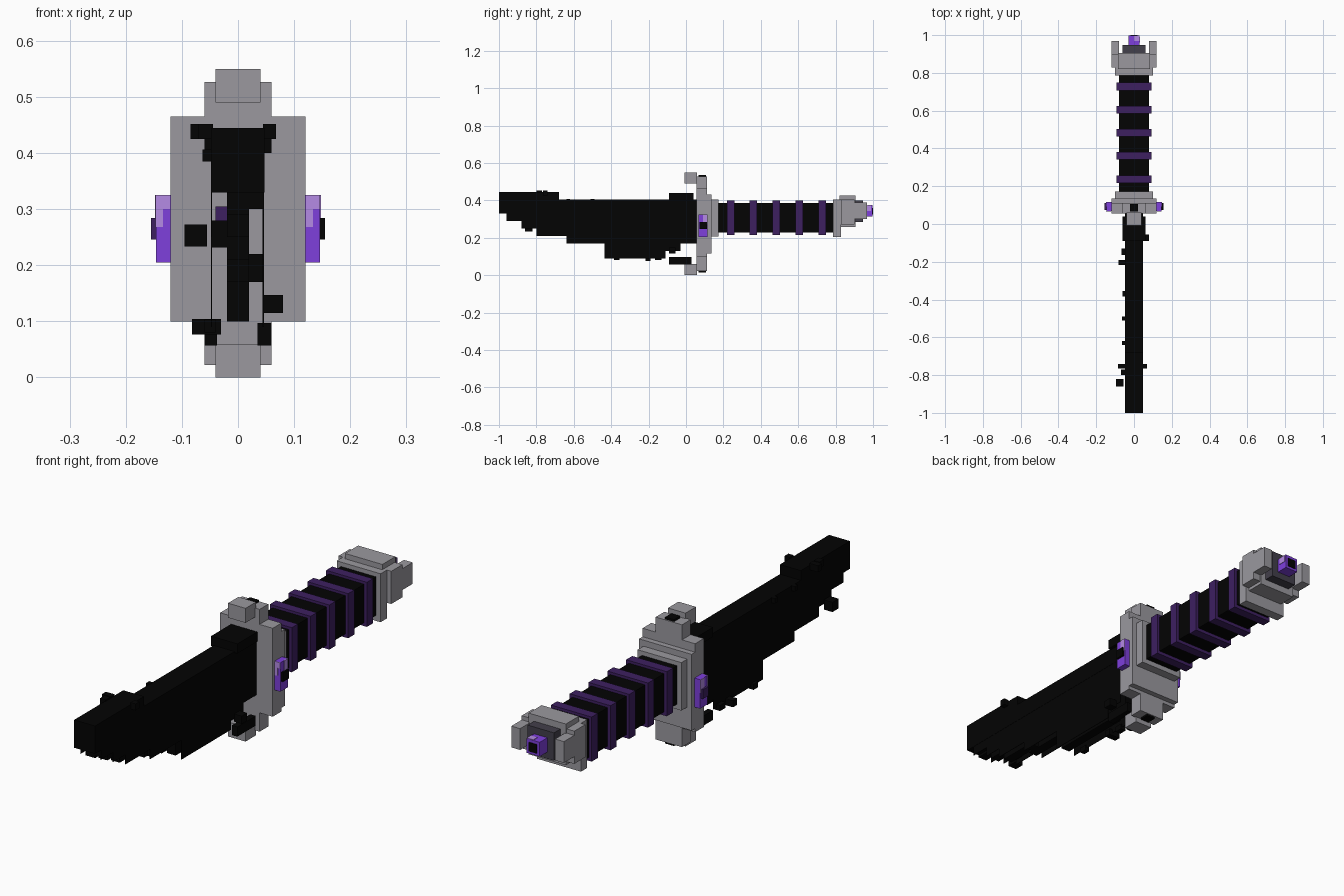
import bpy, bmesh


def material(name, rgb):
    m = bpy.data.materials.new(name)
    m.diffuse_color = (*rgb, 1)
    return m


GREY = material("steel grey", (0.325, 0.317, 0.345))
DARK = material("dark grey", (0.055, 0.05, 0.07))
BLACK = material("black", (0.001, 0.001, 0.001))
PLUM = material("dark purple", (0.047, 0.014, 0.118))
VIOLET = material("violet", (0.21, 0.05, 0.72))
LILAC = material("lilac", (0.46, 0.26, 0.78))


def finish(name, bm, mat):
    bmesh.ops.recalc_face_normals(bm, faces=bm.faces)
    me = bpy.data.meshes.new(name)
    bm.to_mesh(me)
    bm.free()
    me.materials.append(mat)
    ob = bpy.data.objects.new(name, me)
    bpy.context.collection.objects.link(ob)
    return ob


def boxes(name, mat, *items):
    """Each item is (x0, x1, y0, y1, z0, z1)."""
    bm = bmesh.new()
    for x0, x1, y0, y1, z0, z1 in items:
        for v in bmesh.ops.create_cube(bm, size=1)["verts"]:
            v.co = (x0 if v.co.x < 0 else x1,
                    y0 if v.co.y < 0 else y1,
                    z0 if v.co.z < 0 else z1)
    return finish(name, bm, mat)


def slab(name, mat, profile, x0, x1):
    """Side outline (y, z) extruded across x."""
    bm = bmesh.new()
    f = bm.faces.new([bm.verts.new((x0, y, z)) for y, z in profile])
    ext = bmesh.ops.extrude_face_region(bm, geom=[f])["geom"]
    bmesh.ops.translate(bm, vec=(x1 - x0, 0, 0),
                        verts=[v for v in ext if isinstance(v, bmesh.types.BMVert)])
    return finish(name, bm, mat)


# Blade: thin stepped core between two side sheets, under a thick spine
steps = [(-0.96, 0.29), (-0.88, 0.25), (-0.80, 0.21), (-0.64, 0.17),
         (-0.435, 0.09), (-0.11, 0.13), (-0.03, 0.17)]
outline = [(0.055, 0.34), (-0.96, 0.34)]
for i, (y, z) in enumerate(steps):
    y_end = steps[i + 1][0] if i + 1 < len(steps) else 0.055
    outline += [(y, z), (y_end, z)]
slab("blade_core", BLACK, [(y, max(z, 0.10)) for y, z in outline], -0.02, 0.02)
slab("blade_left_sheet", BLACK, outline, -0.048, -0.046)
slab("blade_right_sheet", BLACK, outline, 0.044, 0.046)
slab("blade_spine", BLACK,
     [(-1, 0.33), (0.055, 0.33), (0.055, 0.405), (-0.68, 0.405),
      (-0.68, 0.445), (-1, 0.445)], -0.048, 0.047)
boxes("blade_step", BLACK, (0, 0.044, -0.96, 0.055, 0.30, 0.331))
boxes("blade_collar", BLACK, (-0.06, 0.06, -0.09, 0.04, 0.40, 0.44))

# Broken fragments around the blade
boxes("blade_fragments", BLACK,
      (-0.095, -0.055, -0.86, -0.82, 0.233, 0.273),
      (-0.046, -0.02, -0.80, -0.76, 0.232, 0.28),
      (-0.07, -0.045, -0.80, -0.77, 0.425, 0.452),
      (-0.085, -0.045, -0.765, -0.74, 0.425, 0.452),
      (0.045, 0.068, -0.765, -0.74, 0.425, 0.452),
      (-0.063, -0.045, -0.64, -0.62, 0.385, 0.406),
      (-0.063, -0.045, -0.51, -0.49, 0.385, 0.406),
      (0.02, 0.046, -0.62, -0.58, 0.17, 0.22),
      (0.045, 0.08, -0.09, -0.055, 0.115, 0.147))
boxes("edge_fragments", BLACK,
      (-0.06, -0.04, -0.385, -0.355, 0.08, 0.103),
      (-0.082, -0.03, -0.217, -0.19, 0.077, 0.104),
      (-0.065, -0.04, -0.165, -0.13, 0.08, 0.103))
boxes("purple_fragment", PLUM, (-0.04, -0.02, -0.79, -0.77, 0.28, 0.305))
boxes("guard_fragments", BLACK,
      (-0.06, -0.037, -0.09, 0.03, 0.057, 0.097),
      (0.035, 0.06, -0.09, 0.03, 0.057, 0.097))

# Guard: layered plates with forward hooks at top and bottom
boxes("guard_plate", GREY, (-0.12, 0.12, 0.055, 0.112, 0.10, 0.465))
boxes("guard_back_plate", GREY, (-0.12, 0.12, 0.10, 0.135, 0.115, 0.43))
boxes("guard_grip_plate", GREY, (-0.10, 0.10, 0.13, 0.173, 0.207, 0.405))
boxes("guard_ends", GREY,
      (-0.06, 0.06, 0.055, 0.112, 0.46, 0.527),
      (-0.06, 0.06, 0.055, 0.112, 0.022, 0.105))
boxes("guard_hooks", GREY,
      (-0.04, 0.04, -0.008, 0.06, 0.49, 0.55),
      (-0.04, 0.04, -0.008, 0.06, 0, 0.06))
boxes("guard_studs", BLACK,
      (-0.02, 0.02, 0.067, 0.107, 0.52, 0.536),
      (-0.02, 0.02, 0.067, 0.107, 0.014, 0.03))

# Side gems with a dark core and lighter corner plates
for side, s in (("left", -1), ("right", 1)):
    def span(a, b):
        return tuple(sorted((s * a, s * b)))
    boxes(side + "_gem", VIOLET, (*span(0.115, 0.146), 0.068, 0.116, 0.205, 0.325))
    boxes(side + "_gem_core", BLACK if s > 0 else PLUM,
          (*span(0.12, 0.155), 0.073, 0.111, 0.246, 0.284))
    front = span(0.121, 0.134) if s > 0 else span(0.134, 0.147)
    boxes(side + "_gem_highlight", LILAC,
          (*front, 0.066, 0.07, 0.268, 0.325),
          (*(span(0.121, 0.146)), 0.066, 0.07, 0.30, 0.325),
          (*span(0.143, 0.148), 0.092, 0.116, 0.27, 0.325))

# Grip and its wrapped rings
boxes("grip", BLACK, (-0.08, 0.08, 0.165, 0.80, 0.228, 0.387))
boxes("grip_rings", PLUM,
      *[(-0.093, 0.093, 0.218 + 0.1225 * i, 0.258 + 0.1225 * i, 0.214, 0.398)
        for i in range(5)])

# Pommel: collar, stepped head, two side prongs
boxes("pommel_collar", GREY, (-0.10, 0.10, 0.787, 0.828, 0.205, 0.405))
boxes("pommel_head", GREY,
      (-0.085, 0.085, 0.82, 0.905, 0.257, 0.427))
boxes("pommel_prongs", GREY,
      *[(x, x + 0.04, 0.828, y, z0, z1) for x in (-0.12, 0.08)
        for y, z0, z1 in ((0.90, 0.27, 0.405), (0.968, 0.30, 0.388))])
boxes("pommel_socket", DARK, (-0.06, 0.06, 0.90, 0.947, 0.285, 0.40))
boxes("pommel_gem", VIOLET, (-0.03, 0.03, 0.94, 0.997, 0.313, 0.372))
boxes("pommel_gem_core", BLACK, (-0.018, 0.018, 0.99, 1.0, 0.323, 0.36))
boxes("pommel_gem_highlight", LILAC,
      (0.0, 0.03, 0.97, 0.996, 0.369, 0.374),
      (0.027, 0.032, 0.96, 0.99, 0.343, 0.372))
